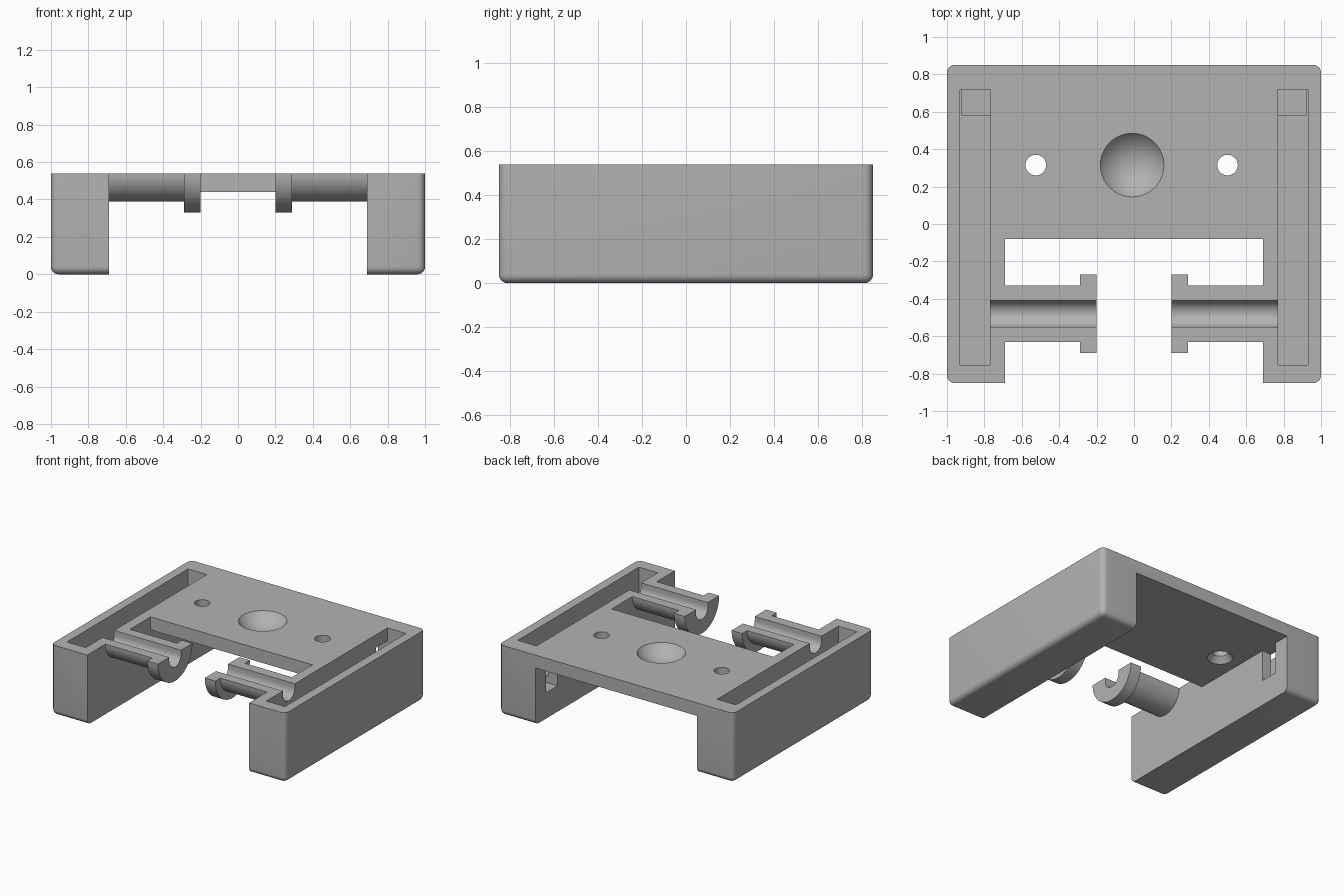
import bpy
import bmesh
from math import pi, sin, cos, radians
from mathutils import Matrix, Vector

if "Cube" in bpy.data.objects:
    bpy.data.objects.remove(bpy.data.objects["Cube"])

TOP = 0.54          # top surface height
PLATE = 0.44        # underside of the plate
INNER = 0.69        # inner face of the legs
ROD_Y = -0.48       # axis of the rod cradles

grey = bpy.data.materials.new("light_grey")
grey.use_nodes = True
grey.diffuse_color = (0.45, 0.45, 0.45, 1)
grey.node_tree.nodes["Principled BSDF"].inputs["Base Color"].default_value = grey.diffuse_color


def finish(name, bm):
    bmesh.ops.recalc_face_normals(bm, faces=bm.faces)
    mesh = bpy.data.meshes.new(name)
    bm.to_mesh(mesh)
    bm.free()
    mesh.materials.append(grey)
    obj = bpy.data.objects.new(name, mesh)
    bpy.context.collection.objects.link(obj)
    return obj


def box_mesh(lo, hi):
    lo, hi = Vector(lo), Vector(hi)
    bm = bmesh.new()
    bmesh.ops.create_cube(bm, size=1)
    bmesh.ops.scale(bm, vec=hi - lo, verts=bm.verts)
    bmesh.ops.translate(bm, vec=(lo + hi) / 2, verts=bm.verts)
    return bm


def prism_x(name, profile, x0, x1):
    """Extrude a (y, z) profile along x."""
    bm = bmesh.new()
    face = bm.faces.new([bm.verts.new((x0, y, z)) for y, z in profile])
    ext = bmesh.ops.extrude_face_region(bm, geom=[face])
    moved = [v for v in ext["geom"] if isinstance(v, bmesh.types.BMVert)]
    bmesh.ops.translate(bm, vec=(x1 - x0, 0, 0), verts=moved)
    return finish(name, bm)


def arc(radius, z, steps):
    """Lower half circle around the rod axis, from front to back."""
    return [(ROD_Y - radius * cos(pi * i / steps), z - radius * sin(pi * i / steps))
            for i in range(steps + 1)]


def cone(name, x, y, z0, z1, r0, r1):
    bm = bmesh.new()
    bmesh.ops.create_cone(bm, cap_ends=True, segments=40, radius1=r0, radius2=r1,
                          depth=z1 - z0,
                          matrix=Matrix.Translation((x, y, (z0 + z1) / 2)))
    return finish(name, bm)


def cut(target, cutter):
    mod = target.modifiers.new("cut", 'BOOLEAN')
    mod.operation = 'DIFFERENCE'
    mod.solver = 'EXACT'
    mod.object = cutter
    bpy.context.view_layer.objects.active = target
    bpy.ops.object.modifier_apply(modifier=mod.name)
    bpy.data.objects.remove(cutter)


def smooth(obj):
    bpy.ops.object.select_all(action='DESELECT')
    obj.select_set(True)
    bpy.context.view_layer.objects.active = obj
    bpy.ops.object.shade_smooth_by_angle(angle=radians(30))


# Frame block, rounded everywhere except around its top rim
bm = box_mesh((-1, -0.85, 0), (1, 0.85, TOP))
edges = [e for e in bm.edges if min(v.co.z for v in e.verts) < 0.1]
bmesh.ops.bevel(bm, geom=edges, offset=0.04, segments=6, profile=0.5, affect='EDGES')
frame = finish("frame", bm)

# Space between the legs and the open front of the plate
cut(frame, finish("under_space", box_mesh((-INNER, -1, -0.1), (INNER, 1, PLATE))))
cut(frame, finish("front_gap", box_mesh((-INNER, -1, 0.3), (INNER, -0.08, 0.7))))

# Shallow round dimple in the plate
depth, rim = 0.085, 0.17
radius = (rim ** 2 + depth ** 2) / (2 * depth)
bm = bmesh.new()
bmesh.ops.create_uvsphere(bm, u_segments=64, v_segments=64, radius=radius)
bmesh.ops.translate(bm, vec=(-0.01, 0.315, TOP - depth + radius), verts=bm.verts)
cut(frame, finish("dimple", bm))

# Screw holes, countersunk from below
for x in (-0.525, 0.5):
    cut(frame, cone("hole", x, 0.315, 0.4, 0.6, 0.055, 0.055))
    cut(frame, cone("countersink", x, 0.315, PLATE - 0.01, PLATE + 0.05, 0.1, 0.05))

# Outline of the groove running along each rod cradle
groove = arc(0.072, 0.51, 20)

for side, label in ((1, "left"), (-1, "right")):
    def sided_box(name, x0, x1, y0, y1, z0, z1):
        a, b = sorted((side * x0, side * x1))
        return finish(name, box_mesh((a, y0, z0), (b, y1, z1)))

    # Long pocket in the leg, deeper well at its back, slot through the inner wall
    cut(frame, sided_box("pocket", 0.77, 0.93, -0.755, 0.72, 0.25, 0.7))
    cut(frame, sided_box("well", 0.65, 0.92, 0.58, 0.72, 0.2, PLATE))

    # Groove through the leg wall into the pocket
    opening = [(ROD_Y - 0.072, 0.7)] + groove + [(ROD_Y + 0.072, 0.7)]
    cut(frame, prism_x("groove", opening, side * 0.65, side * 0.8))

    # Half-round rod cradle with a wider flange at its free end
    for part, r, x0, x1 in (("rod", 0.15, 0.29, INNER), ("flange", 0.21, 0.2, 0.29)):
        profile = (arc(r, TOP, 32) + [(ROD_Y + 0.072, TOP)]
                   + groove[::-1] + [(ROD_Y - 0.072, TOP)])
        smooth(prism_x(label + "_" + part, profile, side * x0, side * x1))

smooth(frame)
